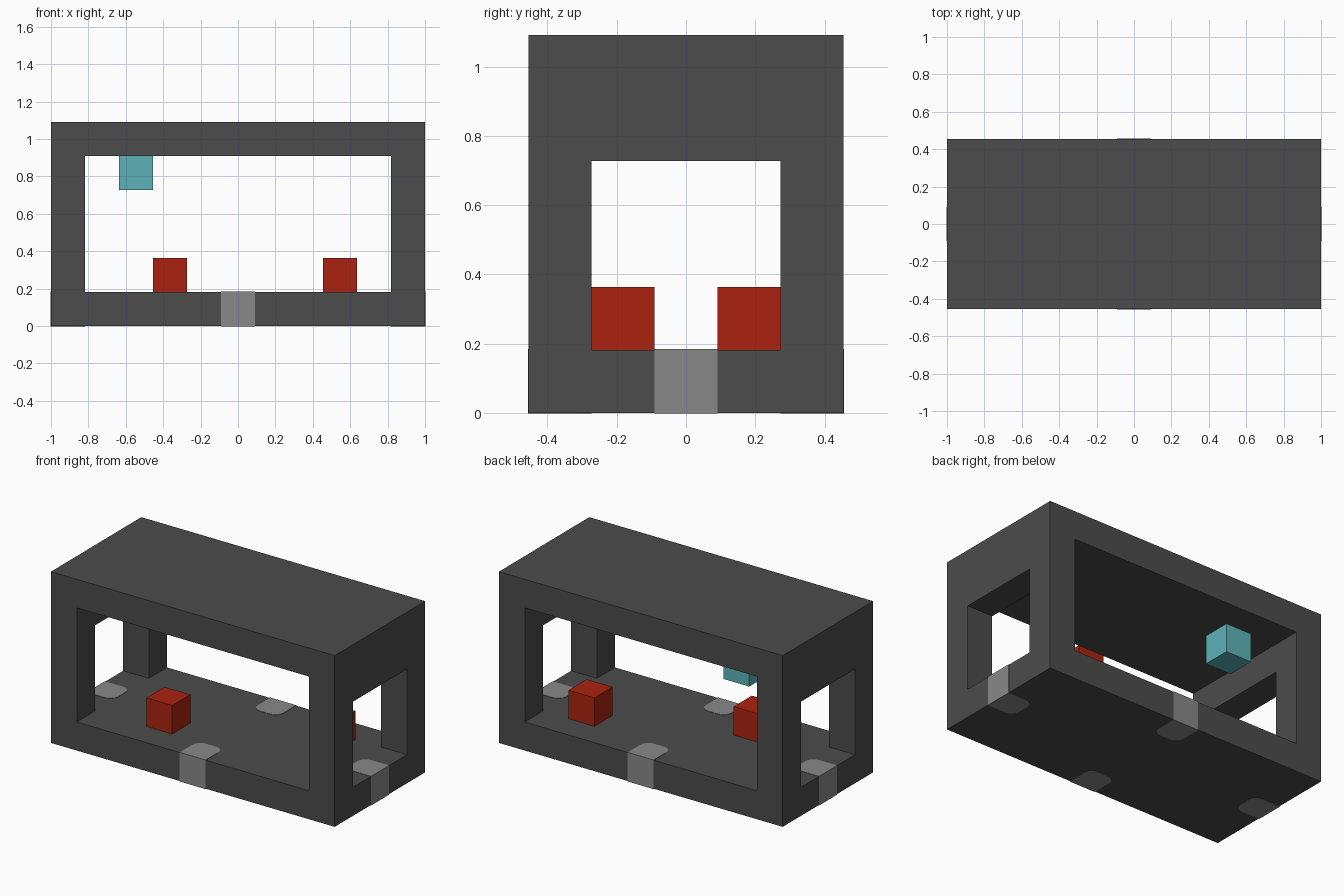
import bpy
import bmesh
import math
from mathutils import Matrix, Vector

U = 2 / 11  # one block of the modelling grid

cube = bpy.data.objects.get("Cube")
if cube:
    bpy.data.objects.remove(cube, do_unlink=True)


def material(name, rgb):
    mat = bpy.data.materials.new(name)
    mat.use_nodes = True
    mat.diffuse_color = (*rgb, 1)
    mat.node_tree.nodes["Principled BSDF"].inputs["Base Color"].default_value = (*rgb, 1)
    return mat


dark_grey = material("dark grey", (0.072, 0.072, 0.072))
light_grey = material("light grey", (0.25, 0.25, 0.25))
red = material("red", (0.41, 0.016, 0.005))
teal = material("teal", (0.107, 0.45, 0.48))


def finish(name, bm, mat):
    bmesh.ops.recalc_face_normals(bm, faces=bm.faces[:])
    mesh = bpy.data.meshes.new(name)
    bm.to_mesh(mesh)
    bm.free()
    mesh.materials.append(mat)
    obj = bpy.data.objects.new(name, mesh)
    bpy.context.collection.objects.link(obj)
    return obj


def box(name, centre, size, mat):
    """Box with centre and size measured in blocks."""
    bm = bmesh.new()
    place = Matrix.Translation(Vector(centre) * U) @ Matrix.Diagonal((*(Vector(size) * U), 1))
    bmesh.ops.create_cube(bm, size=1, matrix=place)
    return finish(name, bm, mat)


# Hollow frame: a solid block with a long and a short passage cut through it
frame = box("frame", (0, 0, 3), (11, 5, 6), dark_grey)
cutters = [
    box("long_opening_cutter", (0, 0, 3), (9, 7, 4), dark_grey),
    box("end_opening_cutter", (0, 0, 2.5), (13, 3, 3), dark_grey),
]
for cutter in cutters:
    cut = frame.modifiers.new(cutter.name, "BOOLEAN")
    cut.operation = "DIFFERENCE"
    cut.solver = "EXACT"
    cut.object = cutter
    cutter.hide_render = True
bpy.context.view_layer.objects.active = frame
for cut in list(frame.modifiers):
    bpy.ops.object.modifier_apply(modifier=cut.name)
for cutter in cutters:
    bpy.data.objects.remove(cutter, do_unlink=True)


# Light markers in the middle of each floor edge, rounded on the inner side
def marker(name, angle, distance):
    lip, radius, half = 0.002, 0.3 * U, U / 2
    inner = distance - U
    points = [(-half, distance + lip), (half, distance + lip)]
    for side, start in ((1, 0), (-1, 90)):
        for step in range(5):
            a = math.radians(start + step * 22.5)
            points.append((side * (half - radius) + radius * math.cos(a),
                           inner + radius - radius * math.sin(a)))
    bm = bmesh.new()
    face = bm.faces.new([bm.verts.new((x, y, -lip)) for x, y in points])
    top = bmesh.ops.extrude_face_region(bm, geom=[face])["geom"]
    bmesh.ops.translate(bm, vec=(0, 0, U + 2 * lip),
                        verts=[v for v in top if isinstance(v, bmesh.types.BMVert)])
    bm.transform(Matrix.Rotation(math.radians(angle), 4, "Z"))
    finish(name, bm, light_grey)


marker("back_marker", 0, 2.5 * U)
marker("right_marker", 90, 5.5 * U)
marker("front_marker", 180, 2.5 * U)
marker("left_marker", 270, 5.5 * U)

# Loose blocks on the floor and under the ceiling
box("front_floor_block", (-2, -1, 1.5), (1, 1, 1), red)
box("back_floor_block", (3, 1, 1.5), (1, 1, 1), red)
box("ceiling_block", (-3, 1, 4.5), (1, 1, 1), teal)
